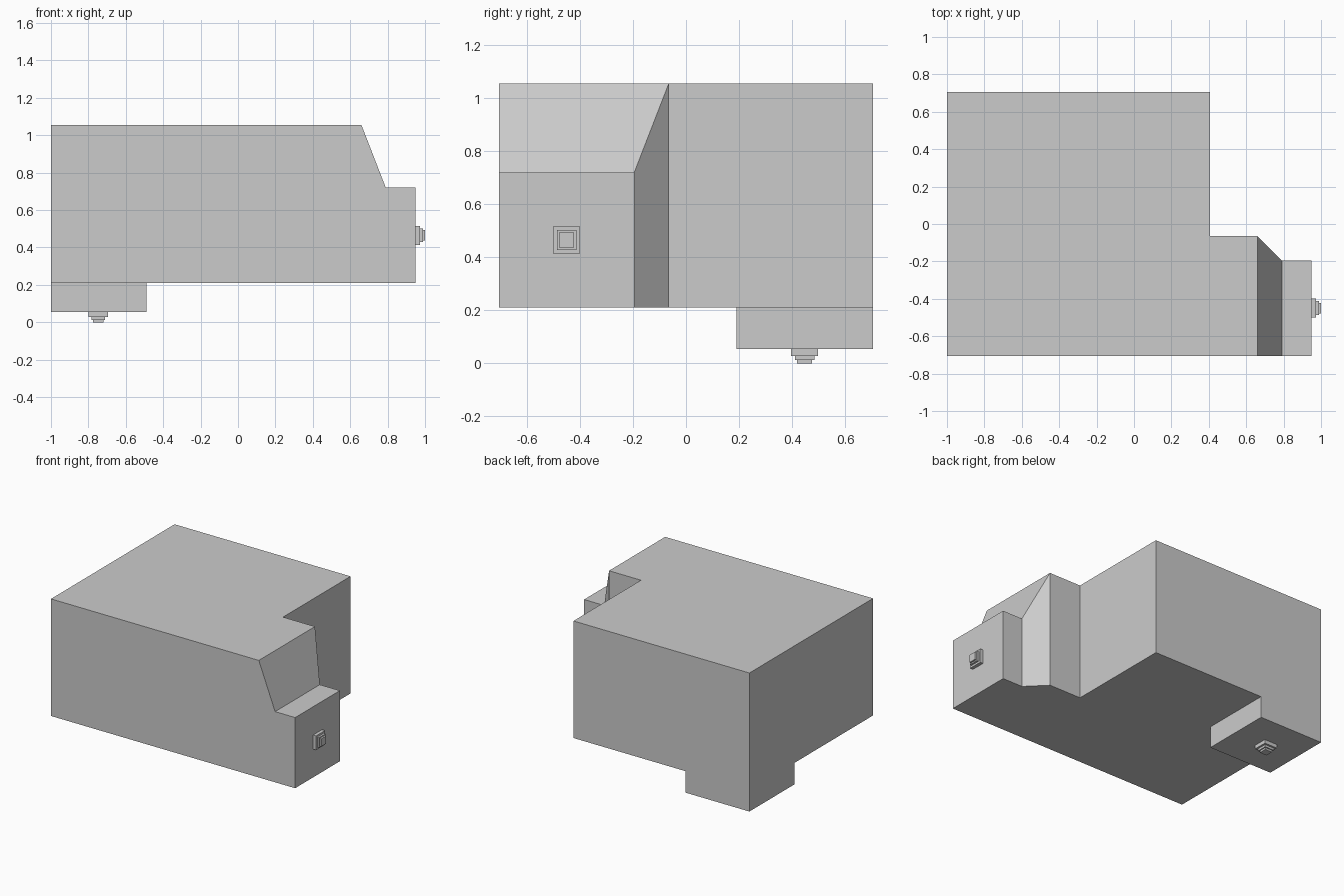
import bpy, bmesh
from mathutils import Vector

if "Cube" in bpy.data.objects:
    bpy.data.objects.remove(bpy.data.objects["Cube"])


def make_object(name, bm):
    bmesh.ops.recalc_face_normals(bm, faces=bm.faces)
    mesh = bpy.data.meshes.new(name)
    bm.to_mesh(mesh)
    bm.free()
    obj = bpy.data.objects.new(name, mesh)
    bpy.context.collection.objects.link(obj)
    return obj


def box(name, lo, hi):
    lo, hi = Vector(lo), Vector(hi)
    bm = bmesh.new()
    bmesh.ops.create_cube(bm, size=1)
    for v in bm.verts:
        v.co = (lo + hi) / 2 + v.co * (hi - lo)
    return make_object(name, bm)


# Main body: L-shaped plan whose roof slopes down to a low nose
Y = 0.705
BASE, ROOF, NOSE = 0.21, 1.055, 0.72
plan = [(-1, -Y), (0.66, -Y), (0.79, -Y), (0.95, -Y), (0.95, -0.195),
        (0.79, -0.195), (0.66, -0.065), (0.405, -0.065), (0.405, Y), (-1, Y)]
bm = bmesh.new()
low = [bm.verts.new((x, y, BASE)) for x, y in plan]
top = [bm.verts.new((x, y, ROOF if x < 0.7 else NOSE)) for x, y in plan]
n = len(plan)
bm.faces.new(low[::-1])
for i in range(n):
    j = (i + 1) % n
    bm.faces.new((low[i], low[j], top[j], top[i]))
for strip in ((0, 1, 6, 7, 8, 9), (1, 2, 5, 6), (2, 3, 4, 5)):
    bm.faces.new([top[i] for i in strip])
make_object("main_body", bm)

# Block under the back left corner
box("lower_block", (-1, 0.19, 0.055), (-0.49, Y, BASE))

# Stepped square studs: one on the nose, one under the lower block
steps = [(0.051, 0.0, 0.024), (0.037, 0.024, 0.038), (0.028, 0.038, 0.05)]
for i, (h, a, b) in enumerate(steps, 1):
    box(f"nose_stud_step_{i}", (0.95 + a, -0.45 - h, 0.465 - h),
        (0.95 + b, -0.45 + h, 0.465 + h))
    k = 1.1  # the lower stud is slightly longer
    box(f"lower_stud_step_{i}", (-0.747 - h, 0.447 - h, 0.055 - b * k),
        (-0.747 + h, 0.447 + h, 0.055 - a * k))
